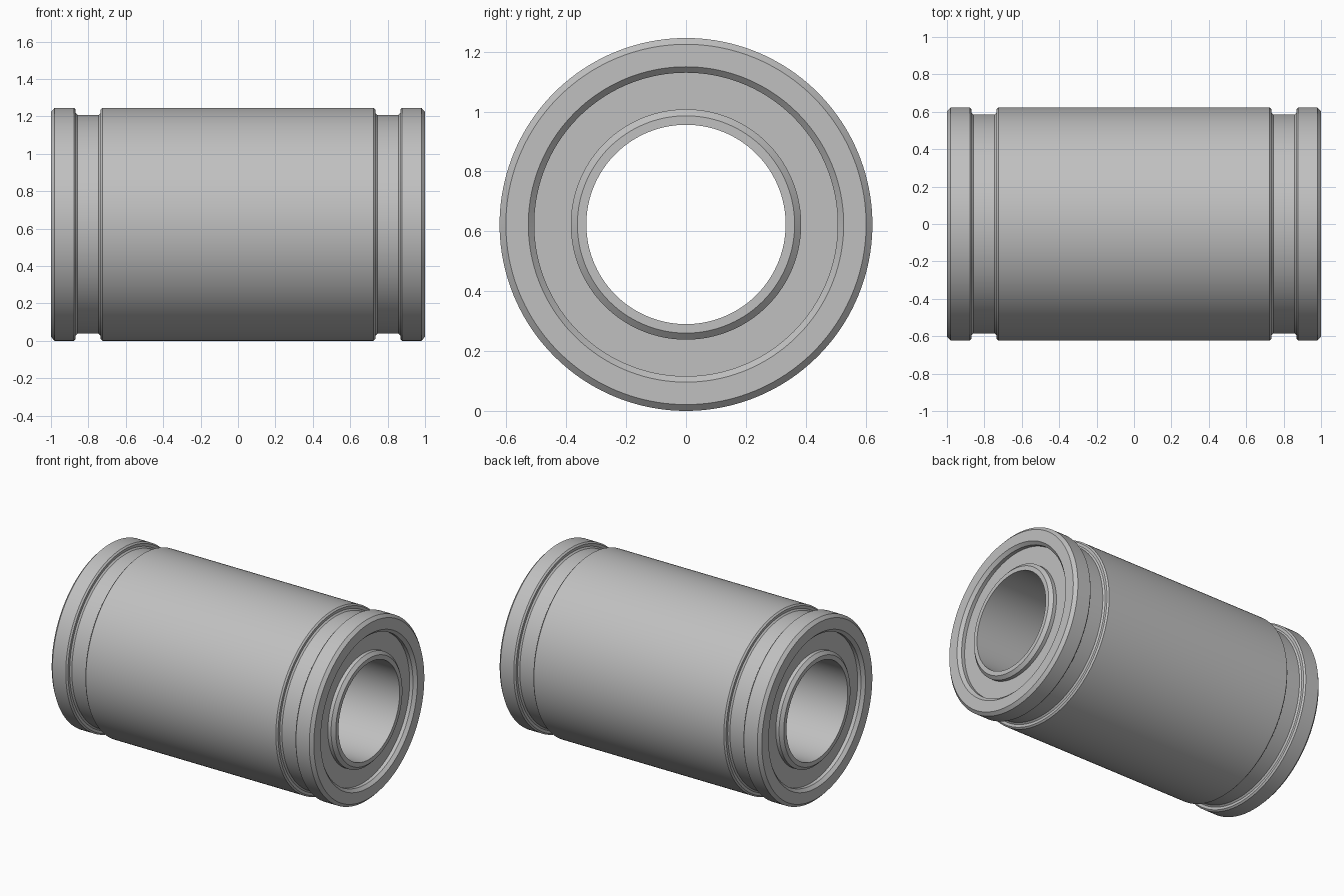
import bpy
import bmesh
from math import radians, tau
from mathutils import Matrix, Vector

if "Cube" in bpy.data.objects:
    bpy.data.objects.remove(bpy.data.objects["Cube"], do_unlink=True)

OUTER = 0.623    # sleeve radius, also the height of the axis
GROOVE = 0.585   # retaining groove radius
BORE = 0.333
SEGMENTS = 160

steel = bpy.data.materials.new("steel_grey")
steel.use_nodes = True
steel.diffuse_color = (0.53, 0.53, 0.53, 1)
steel.node_tree.nodes["Principled BSDF"].inputs["Base Color"].default_value = (0.53, 0.53, 0.53, 1)

# Half profile (x along the axis, radius), from the middle out to the bore
half = [
    # body edge and retaining groove
    (0.725, OUTER), (0.735, OUTER - 0.01), (0.735, GROOVE + 0.01), (0.745, GROOVE),
    (0.858, GROOVE), (0.868, GROOVE + 0.01), (0.868, OUTER - 0.01), (0.878, OUTER),
    # end collar with chamfered rim
    (0.98, OUTER), (1.0, 0.602),
    # sunken end ring
    (1.0, 0.527), (0.98, 0.507), (0.955, 0.507),
    # raised lip around the bore
    (0.955, 0.385), (0.98, 0.385), (1.0, 0.363), (1.0, BORE),
]


def revolve(name, profile):
    """Turn a closed profile around the lengthwise axis."""
    bm = bmesh.new()
    verts = [bm.verts.new((x, 0, r)) for x, r in profile]
    edges = [bm.edges.new((a, b)) for a, b in zip(verts, verts[1:] + verts[:1])]
    bmesh.ops.spin(bm, geom=verts + edges, cent=Vector(), axis=(1, 0, 0),
                   angle=tau, steps=SEGMENTS, use_merge=True)
    bmesh.ops.remove_doubles(bm, verts=bm.verts, dist=1e-5)
    bmesh.ops.recalc_face_normals(bm, faces=bm.faces)
    bm.transform(Matrix.Translation((0, 0, OUTER)))
    mesh = bpy.data.meshes.new(name)
    bm.to_mesh(mesh)
    bm.free()
    mesh.materials.append(steel)
    obj = bpy.data.objects.new(name, mesh)
    bpy.context.collection.objects.link(obj)
    bpy.ops.object.select_all(action='DESELECT')
    obj.select_set(True)
    bpy.context.view_layer.objects.active = obj
    bpy.ops.object.shade_smooth_by_angle(angle=radians(30))
    return obj


# Mirror the half profile to the other end and turn the whole sleeve
mirrored = [(-x, r) for x, r in reversed(half)]
revolve("bearing_sleeve", half + mirrored)
